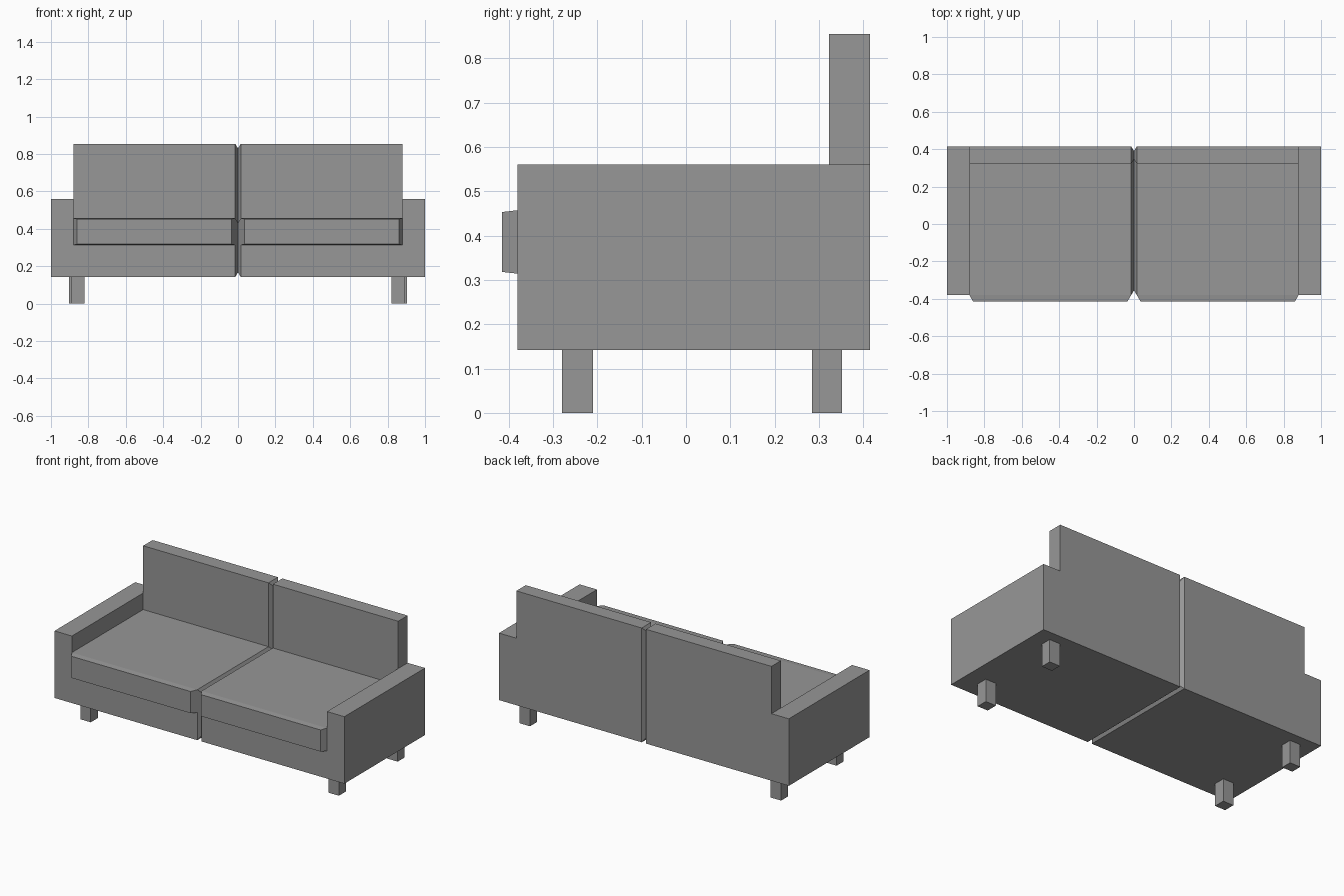
import bpy
import bmesh

cube = bpy.data.objects.get("Cube")
if cube:
    bpy.data.objects.remove(cube, do_unlink=True)

GREY = (0.31, 0.31, 0.31, 1.0)
fabric = bpy.data.materials.new("grey fabric")
fabric.use_nodes = True
fabric.diffuse_color = GREY
fabric.node_tree.nodes["Principled BSDF"].inputs["Base Color"].default_value = GREY


def loft(name, rings, cap_start=True):
    """Skin a list of matching rings, cap the ends and mirror across x = 0."""
    bm = bmesh.new()
    loops = [[bm.verts.new(p) for p in ring] for ring in rings]
    for a, b in zip(loops, loops[1:]):
        for i in range(len(a)):
            j = (i + 1) % len(a)
            bm.faces.new((a[i], a[j], b[j], b[i]))
    bm.faces.new(loops[-1])
    if cap_start:
        bm.faces.new(loops[0])
    bmesh.ops.recalc_face_normals(bm, faces=bm.faces)
    # An open ring at the centre line must still face outwards
    if bm.calc_volume(signed=True) < 0:
        bmesh.ops.reverse_faces(bm, faces=bm.faces)
    mesh = bpy.data.meshes.new(name)
    bm.to_mesh(mesh)
    bm.free()
    mesh.materials.append(fabric)
    obj = bpy.data.objects.new(name, mesh)
    bpy.context.collection.objects.link(obj)
    obj.modifiers.new("Mirror", 'MIRROR')
    return obj


def rect(x0, x1, y, z0, z1):
    return [(x0, y, z0), (x1, y, z0), (x1, y, z1), (x0, y, z1)]


def box(name, x0, x1, y0, y1, z0, z1):
    return loft(name, [rect(x0, x1, y0, z0, z1), rect(x0, x1, y1, z0, z1)])


# Main dimensions
FRONT, BACK, REST = -0.38, 0.415, 0.322
BOTTOM, SEAT, ARM, TOP = 0.142, 0.457, 0.56, 0.855
INNER, GAP, DEPTH = 0.88, 0.015, 0.025


def seat_profile(x, d):
    """L-shaped side outline of seat and backrest, shrunk by d."""
    f, b, r = FRONT + d, BACK - d, REST + d
    lo, s, t = BOTTOM + d, SEAT - d, TOP - d
    return [(x, f, lo), (x, b, lo), (x, b, t), (x, r, t), (x, r, s), (x, f, s)]


# Seat and backrest, narrowing into a groove at the centre line
loft("seat_and_backrest",
     [seat_profile(0, DEPTH), seat_profile(GAP, 0), seat_profile(INNER, 0)],
     cap_start=False)

# Armrests
box("armrests", INNER, 1.0, FRONT, BACK, BOTTOM, ARM)

# Tapered cushion fronts
loft("cushion_fronts",
     [rect(GAP, INNER, FRONT, 0.314, SEAT),
      rect(0.036, 0.86, -BACK, 0.318, 0.453)])

# Legs
box("front_legs", 0.82, 0.892, -0.28, -0.21, 0, BOTTOM)
box("back_legs", 0.83, 0.903, 0.284, 0.352, 0, BOTTOM)
